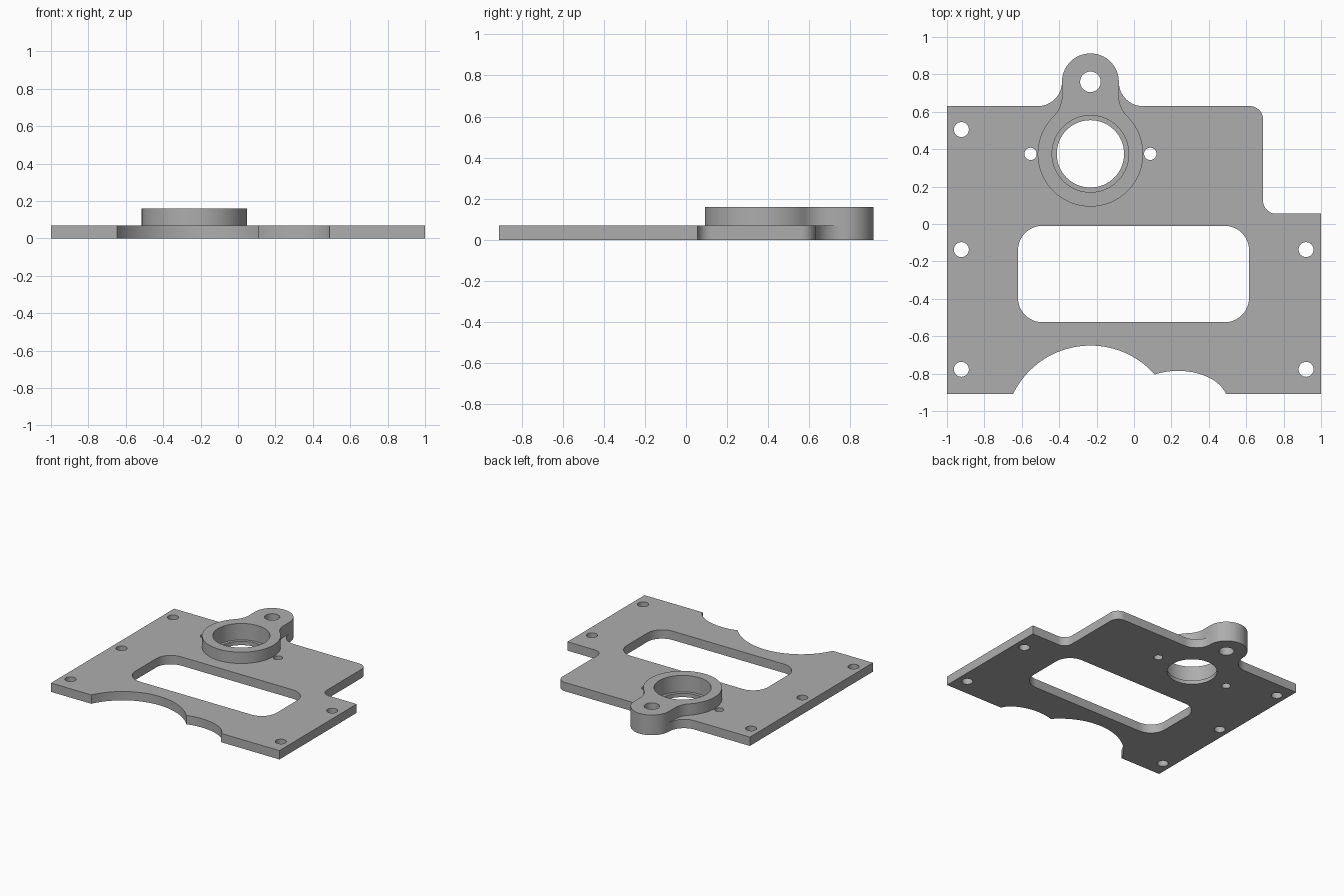
import bpy
import bmesh
from math import cos, sin, radians, sqrt, degrees, asin, atan2

if "Cube" in bpy.data.objects:
    bpy.data.objects.remove(bpy.data.objects["Cube"])

PLATE_TOP, BOSS_TOP, LEDGE = 0.07, 0.16, 0.03
AXIS_X, BORE_Y, EAR_Y = -0.233, 0.375, 0.76      # bearing and ear centres
BOSS_R, EAR_R, NECK_R = 0.282, 0.152, 0.155

metal = bpy.data.materials.new("grey metal")
metal.use_nodes = True
grey = (0.42, 0.42, 0.42, 1)
metal.diffuse_color = grey
metal.node_tree.nodes["Principled BSDF"].inputs["Base Color"].default_value = grey


def arc(cx, cy, r, start, end, ry=None, n=16):
    """Points along a circular or elliptical arc, angles in degrees."""
    steps = [radians(start + (end - start) * i / n) for i in range(n + 1)]
    return [(cx + r * cos(a), cy + (ry or r) * sin(a)) for a in steps]


def circle(cx, cy, r, n=48):
    return arc(cx, cy, r, 0, 360, n=n)[:-1]


def rounded_box(x0, x1, y0, y1, r):
    return (arc(x1 - r, y1 - r, r, 0, 90) + arc(x0 + r, y1 - r, r, 90, 180)
            + arc(x0 + r, y0 + r, r, 180, 270) + arc(x1 - r, y0 + r, r, 270, 360))


def prism(name, outline, z0, z1):
    """Extrude a closed outline from z0 to z1."""
    bm = bmesh.new()
    base = bm.faces.new([bm.verts.new((x, y, z0)) for x, y in outline])
    top = bmesh.ops.extrude_face_region(bm, geom=[base])["geom"]
    bmesh.ops.translate(bm, vec=(0, 0, z1 - z0),
                        verts=[v for v in top if isinstance(v, bmesh.types.BMVert)])
    bmesh.ops.remove_doubles(bm, verts=bm.verts, dist=1e-5)
    bmesh.ops.recalc_face_normals(bm, faces=bm.faces)
    mesh = bpy.data.meshes.new(name)
    bm.to_mesh(mesh)
    bm.free()
    mesh.materials.append(metal)
    obj = bpy.data.objects.new(name, mesh)
    bpy.context.collection.objects.link(obj)
    return obj


def combine(target, tool, operation):
    """Apply a boolean and discard the tool."""
    tool.hide_render = True
    mod = target.modifiers.new(operation, 'BOOLEAN')
    mod.operation, mod.solver, mod.object = operation, 'EXACT', tool
    bpy.context.view_layer.objects.active = target
    bpy.ops.object.modifier_apply(modifier=mod.name)
    bpy.data.objects.remove(tool)


# Ear outline, shared by plate and boss
ear = arc(AXIS_X, EAR_Y, EAR_R, 0, 180, n=32)

# Base plate: stepped right corner, filleted ear, arched front edge
outline = [(-1, -0.91)]
outline += arc(AXIS_X, -1.11, 0.46, 154.2, 42.4, n=32)
outline += arc(0.235, -0.95, 0.265, 118, 14, ry=0.165)
outline += [(0.49, -0.91), (1, -0.91), (1, 0.055)]
outline += arc(0.76, 0.125, 0.07, 270, 180)
outline += arc(0.62, 0.56, 0.07, 0, 90)
outline += arc(AXIS_X + EAR_R + 0.13, EAR_Y, 0.13, 270, 180)
outline += ear
outline += arc(AXIS_X - EAR_R - 0.13, EAR_Y, 0.13, 360, 270)
outline += [(-1, 0.63)]
plate = prism("mounting_plate", outline, 0, PLATE_TOP)

# Raised boss: round bearing seat blended into the ear by neck fillets
neck_x = EAR_R + NECK_R
neck_y = sqrt((BOSS_R + NECK_R) ** 2 - neck_x ** 2)
tilt = degrees(atan2(neck_y, neck_x))
boss_outline = list(ear)
boss_outline += arc(AXIS_X - neck_x, BORE_Y + neck_y, NECK_R, 0, -tilt)
boss_outline += arc(AXIS_X, BORE_Y, BOSS_R, 180 - tilt, 360 + tilt, n=56)
boss_outline += arc(AXIS_X + neck_x, BORE_Y + neck_y, NECK_R, 180 + tilt, 180)
combine(plate, prism("bearing_boss", boss_outline, PLATE_TOP, BOSS_TOP), 'UNION')

# Cut-outs: window, stepped bore, ear hole, pin holes, bolt holes
cuts = [(rounded_box(-0.62, 0.615, -0.525, -0.01, 0.13), -0.1),
        (circle(AXIS_X, BORE_Y, 0.18, 64), -0.1),
        (circle(AXIS_X, BORE_Y, 0.205, 64), LEDGE),
        (circle(AXIS_X, EAR_Y, 0.055), -0.1)]
cuts += [(circle(AXIS_X + side * 0.32, BORE_Y, 0.033, 32), -0.1) for side in (-1, 1)]
bolts = [(-0.923, 0.505)] + [(x, y) for x in (-0.923, 0.92) for y in (-0.137, -0.777)]
cuts += [(circle(x, y, 0.04, 32), -0.1) for x, y in bolts]
for shape, bottom in cuts:
    combine(plate, prism("cutter", shape, bottom, 0.3), 'DIFFERENCE')

# Smooth curved walls, keep the rims crisp
bpy.ops.object.select_all(action='DESELECT')
plate.select_set(True)
bpy.context.view_layer.objects.active = plate
bpy.ops.object.shade_smooth_by_angle(angle=radians(30))
